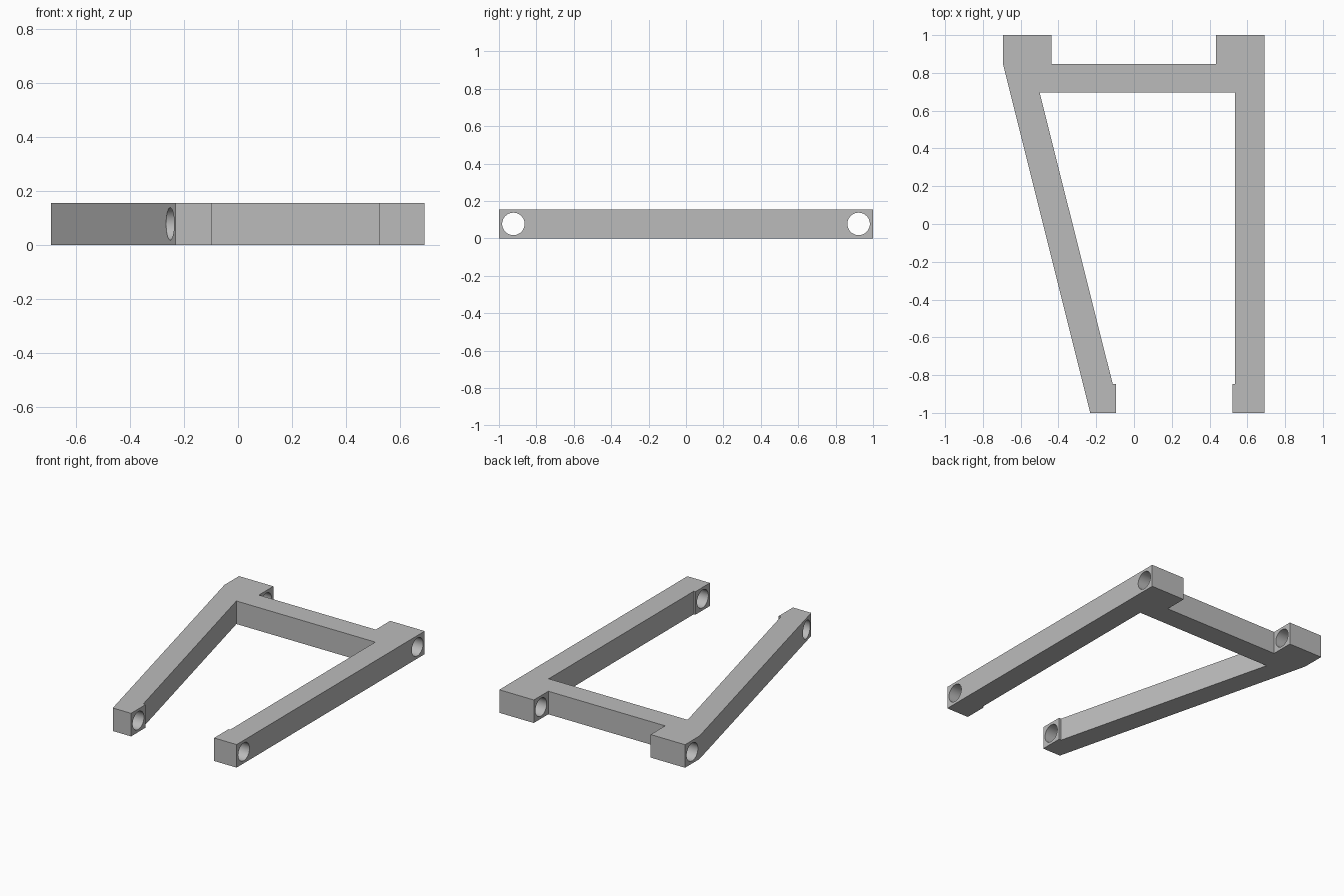
import bpy
import bmesh
import math

HEIGHT = 0.155
HOLE_RADIUS = 0.06
HOLE_Y = 0.923

cube = bpy.data.objects.get("Cube")
if cube:
    bpy.data.objects.remove(cube, do_unlink=True)

grey = bpy.data.materials.new("plain grey")
grey.use_nodes = True
colour = (0.5, 0.5, 0.5, 1)
grey.diffuse_color = colour
grey.node_tree.nodes["Principled BSDF"].inputs["Base Color"].default_value = colour


def make_object(name, bm):
    bmesh.ops.recalc_face_normals(bm, faces=bm.faces)
    mesh = bpy.data.meshes.new(name)
    bm.to_mesh(mesh)
    bm.free()
    mesh.materials.append(grey)
    obj = bpy.data.objects.new(name, mesh)
    bpy.context.collection.objects.link(obj)
    return obj


# Frame outline: back lugs, crossbar, straight arm and slanted arm
outline = [
    (-0.693, 1), (-0.437, 1), (-0.437, 0.846), (0.433, 0.846),
    (0.433, 1), (0.69, 1), (0.69, -1), (0.522, -1),
    (0.522, -0.846), (0.534, -0.846), (0.534, 0.697), (-0.5, 0.697),
    (-0.113, -0.846), (-0.096, -0.846), (-0.096, -1), (-0.232, -1),
    (-0.693, 0.846),
]
bm = bmesh.new()
base = bm.faces.new([bm.verts.new((x, y, 0)) for x, y in outline])
top = bmesh.ops.extrude_face_region(bm, geom=[base], use_keep_orig=True)["geom"]
bmesh.ops.translate(bm, vec=(0, 0, HEIGHT),
                    verts=[v for v in top if isinstance(v, bmesh.types.BMVert)])
frame = make_object("bracket_frame", bm)

# Pivot holes bored sideways through both arms and both lugs
for label, y in (("front", -HOLE_Y), ("back", HOLE_Y)):
    bm = bmesh.new()
    bmesh.ops.create_cone(bm, cap_ends=True, segments=48, radius1=HOLE_RADIUS,
                          radius2=HOLE_RADIUS, depth=2)
    cutter = make_object(label + "_hole_cutter", bm)
    cutter.rotation_euler.y = math.pi / 2
    cutter.location = (0, y, HEIGHT / 2)
    cutter.hide_render = True
    cutter.hide_set(True)
    cutter.display_type = 'WIRE'
    bore = frame.modifiers.new(label + " hole", 'BOOLEAN')
    bore.operation = 'DIFFERENCE'
    bore.solver = 'EXACT'
    bore.object = cutter

# Apply the bores, drop the cutters, smooth only the hole walls
bpy.context.view_layer.update()
bpy.ops.object.select_all(action='DESELECT')
bpy.context.view_layer.objects.active = frame
frame.select_set(True)
for modifier in list(frame.modifiers):
    cutter = modifier.object
    bpy.ops.object.modifier_apply(modifier=modifier.name)
    bpy.data.objects.remove(cutter, do_unlink=True)
bpy.ops.object.shade_smooth_by_angle(angle=math.radians(12))
